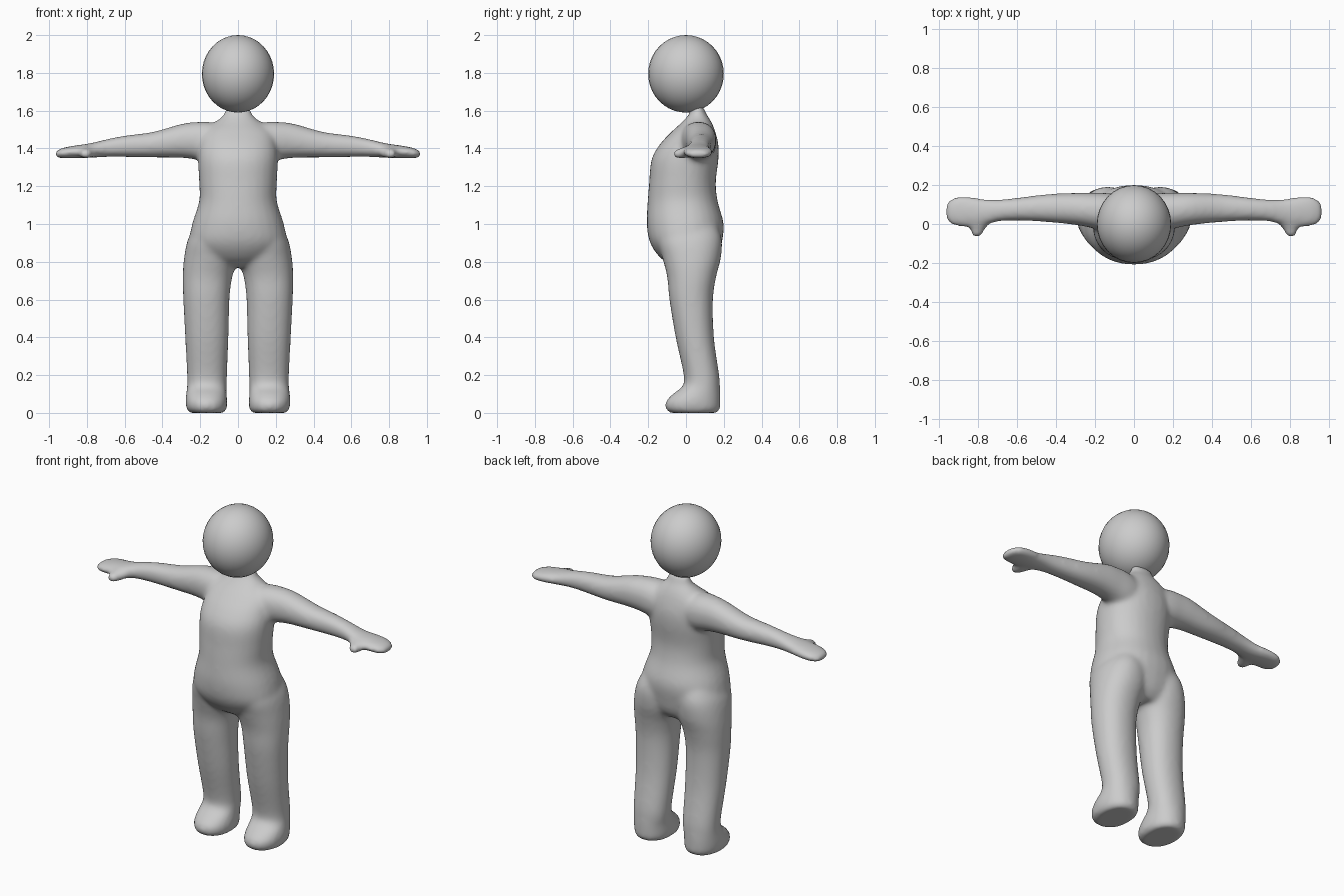
import bpy, bmesh, math
from mathutils import Vector

if "Cube" in bpy.data.objects:
    bpy.data.objects.remove(bpy.data.objects["Cube"])

grey = bpy.data.materials.new("plain grey")
grey.diffuse_color = (0.6, 0.6, 0.6, 1)
grey.use_nodes = True
grey.node_tree.nodes["Principled BSDF"].inputs["Base Color"].default_value = grey.diffuse_color


def smooth_rows(rows, steps=5):
    """Catmull-Rom interpolation between section rows."""
    out = []
    for i in range(len(rows) - 1):
        quad = zip(rows[max(i - 1, 0)], rows[i], rows[i + 1], rows[min(i + 2, len(rows) - 1)])
        quad = list(quad)
        for s in range(steps):
            t = s / steps
            out.append([0.5 * (2 * b + (c - a) * t + (2 * a - 5 * b + 4 * c - d) * t * t
                               + (3 * b - a - 3 * c + d) * t ** 3) for a, b, c, d in quad])
    out.append(list(rows[-1]))
    return out


def loft(bm, rows, place, n=28, power=0.92):
    """Skin sections (pos, u_min, u_max, v_min, v_max) into a closed tube."""
    rings = []
    for p, u0, u1, v0, v1 in smooth_rows(rows):
        ring = []
        for k in range(n):
            a = 2 * math.pi * k / n
            c, s = math.cos(a), math.sin(a)
            u = (u0 + u1) / 2 + (u1 - u0) / 2 * math.copysign(abs(c) ** power, c)
            v = (v0 + v1) / 2 + (v1 - v0) / 2 * math.copysign(abs(s) ** power, s)
            ring.append(bm.verts.new(place(p, u, v)))
        rings.append(ring)
    faces = [bm.faces.new(rings[0]), bm.faces.new(rings[-1])]
    for a, b in zip(rings, rings[1:]):
        for k in range(n):
            faces.append(bm.faces.new((a[k], a[(k + 1) % n], b[(k + 1) % n], b[k])))
    bmesh.ops.recalc_face_normals(bm, faces=faces)


bm = bmesh.new()

# torso and neck: z, x range, y range
torso = [(0.77, -.12, .12, -.06, .13), (0.82, -.20, .20, -.135, .17),
         (0.90, -.255, .255, -.19, .19), (1.0, -.243, .243, -.208, .20),
         (1.12, -.206, .206, -.203, .168), (1.22, -.206, .206, -.195, .158),
         (1.34, -.212, .212, -.183, .172), (1.42, -.205, .205, -.14, .172),
         (1.49, -.185, .185, -.075, .155), (1.54, -.12, .12, -.02, .135),
         (1.58, -.075, .075, .015, .11), (1.62, -.068, .068, .03, .095)]
loft(bm, torso, lambda p, u, v: (u, v, p))

# legs: z, x range, y range
leg = [(0.0, .075, .255, -.085, .165), (0.02, .06, .272, -.107, .18),
       (0.06, .057, .278, -.107, .182), (0.10, .06, .275, -.07, .182),
       (0.14, .06, .27, -.02, .18), (0.2, .058, .27, -.012, .176),
       (0.4, .05, .28, -.055, .148), (0.6, .045, .29, -.088, .143),
       (0.72, .03, .293, -.10, .16), (0.82, .0, .286, -.125, .185),
       (0.92, .0, .265, -.15, .19), (1.0, .03, .22, -.12, .16)]

# arms: x, y range, z range
arm = [(.06, -.05, .15, 1.32, 1.52), (.15, -.035, .16, 1.325, 1.54),
       (.22, -.02, .16, 1.34, 1.54), (.30, -.005, .16, 1.35, 1.53),
       (.45, .01, .153, 1.352, 1.488), (.60, .017, .135, 1.355, 1.468),
       (.70, .012, .126, 1.355, 1.448), (.78, -.01, .13, 1.35, 1.428),
       (.86, -.015, .143, 1.349, 1.416), (.92, -.01, .14, 1.348, 1.405),
       (.955, .01, .115, 1.35, 1.392), (.968, .04, .09, 1.36, 1.38)]

# thumbs: y, x range, z range
thumb = [(.06, .72, .84, 1.36, 1.41), (.0, .745, .85, 1.35, 1.41),
         (-.035, .77, .84, 1.345, 1.40), (-.058, .78, .833, 1.35, 1.393),
         (-.068, .795, .82, 1.36, 1.38)]

for side in (-1, 1):
    loft(bm, leg, lambda p, u, v: (side * u, v, p))
    loft(bm, arm, lambda p, u, v: (side * p, u, v))
    loft(bm, thumb, lambda p, u, v: (side * u, p, v))

mesh = bpy.data.meshes.new("body")
bm.to_mesh(mesh)
bm.free()
mesh.materials.append(grey)
body = bpy.data.objects.new("body", mesh)
bpy.context.collection.objects.link(body)

# fuse the limbs into one soft skin
remesh = body.modifiers.new("fuse", 'REMESH')
remesh.mode = 'VOXEL'
remesh.voxel_size = 0.012
remesh.use_smooth_shade = True
soften = body.modifiers.new("soften", 'SMOOTH')
soften.factor = 0.5
soften.iterations = 14

# head
bpy.ops.mesh.primitive_uv_sphere_add(segments=32, ring_count=20, radius=1, location=(0, 0, 1.795))
head = bpy.context.object
head.name = "head"
head.scale = (0.191, 0.2, 0.205)
head.data.materials.append(grey)
bpy.ops.object.shade_smooth()
